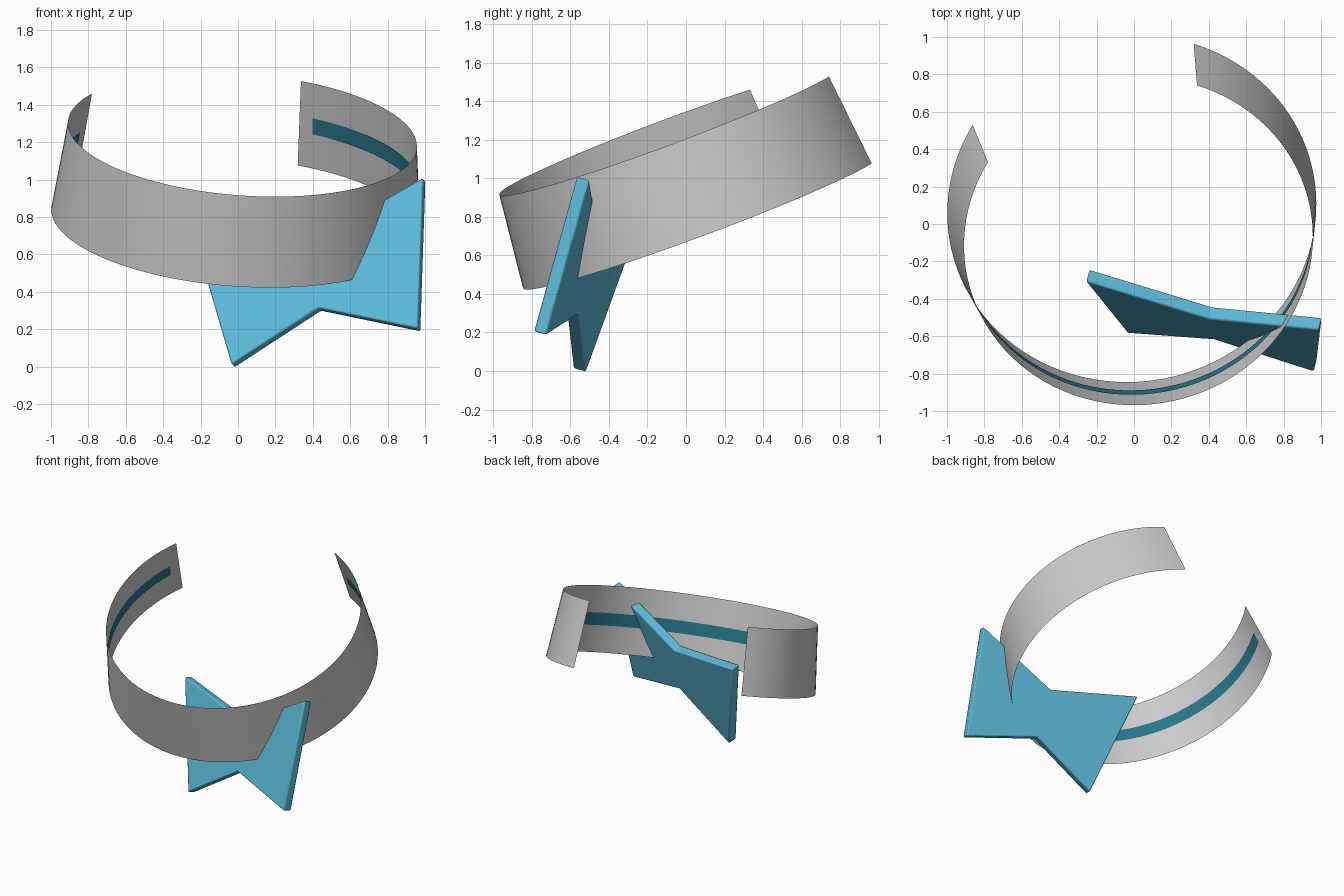
import bpy, bmesh, math
from mathutils import Vector

if "Cube" in bpy.data.objects:
    bpy.data.objects.remove(bpy.data.objects["Cube"])

# Tilted frame of the open collar
N = Vector((0.071, -0.348, 0.935)).normalized()
U = (Vector((1, 0, 0)) - N * N.x).normalized()
V = N.cross(U)
CENTRE = Vector((0.006, -0.005, 1.007))
HALF, R_MID, TAPER = 0.25, 0.962, 0.108   # half height, mid radius, narrowing per unit of height


def material(name, rgb):
    m = bpy.data.materials.new(name)
    m.diffuse_color = (*rgb, 1)
    m.use_nodes = True
    m.node_tree.nodes["Principled BSDF"].inputs["Base Color"].default_value = m.diffuse_color
    return m


def finish(name, bm, mat=None):
    me = bpy.data.meshes.new(name)
    bm.to_mesh(me)
    bm.free()
    ob = bpy.data.objects.new(name, me)
    bpy.context.collection.objects.link(ob)
    if mat:
        me.materials.append(mat)
    bpy.context.view_layer.objects.active = ob
    ob.select_set(True)
    bpy.ops.object.shade_smooth_by_angle(angle=math.radians(35))
    ob.select_set(False)
    return ob


def band(name, start, end, half, inset, mat=None, steps=80):
    """Open conical strip around the collar axis."""
    bm = bmesh.new()
    rows = []
    for i in range(steps + 1):
        a = math.radians(start + (end - start) * i / steps)
        d = U * math.cos(a) + V * math.sin(a)
        rows.append([bm.verts.new(CENTRE + N * h + d * (R_MID - inset - TAPER * h))
                     for h in (-half, half)])
    for p, q in zip(rows, rows[1:]):
        bm.faces.new((p[0], q[0], q[1], p[1]))
    return finish(name, bm, mat)


# Collar band and the thin stripe lining its inside
band("collar_band", 149.6, 430.4, HALF, 0)
band("inner_stripe", 154.3, 425.7, 0.047, 0.006, material("dark_teal", (0.02, 0.18, 0.25)))

# Bow: flat slab, outline given in x,z on a slanted plane
outline = [(-0.035, 0.012), (0.43, 0.315), (0.96, 0.205),
           (0.987, 1.01), (0.40, 0.675), (-0.258, 0.773)]
bow_normal = Vector((0.262, 1, -0.2866)).normalized()
bm = bmesh.new()
front = bm.faces.new([bm.verts.new((x, -0.597 - 0.262 * x + 0.2866 * z, z)) for x, z in outline])
ext = bmesh.ops.extrude_face_region(bm, geom=[front], use_keep_orig=True)
for v in ext["geom"]:
    if isinstance(v, bmesh.types.BMVert):
        v.co += bow_normal * 0.07
bmesh.ops.recalc_face_normals(bm, faces=bm.faces)
bow = finish("bow", bm, material("sky_blue", (0.11, 0.50, 0.70)))
bev = bow.modifiers.new("soft_edges", "BEVEL")
bev.width, bev.segments = 0.01, 2
bev.limit_method = "ANGLE"
